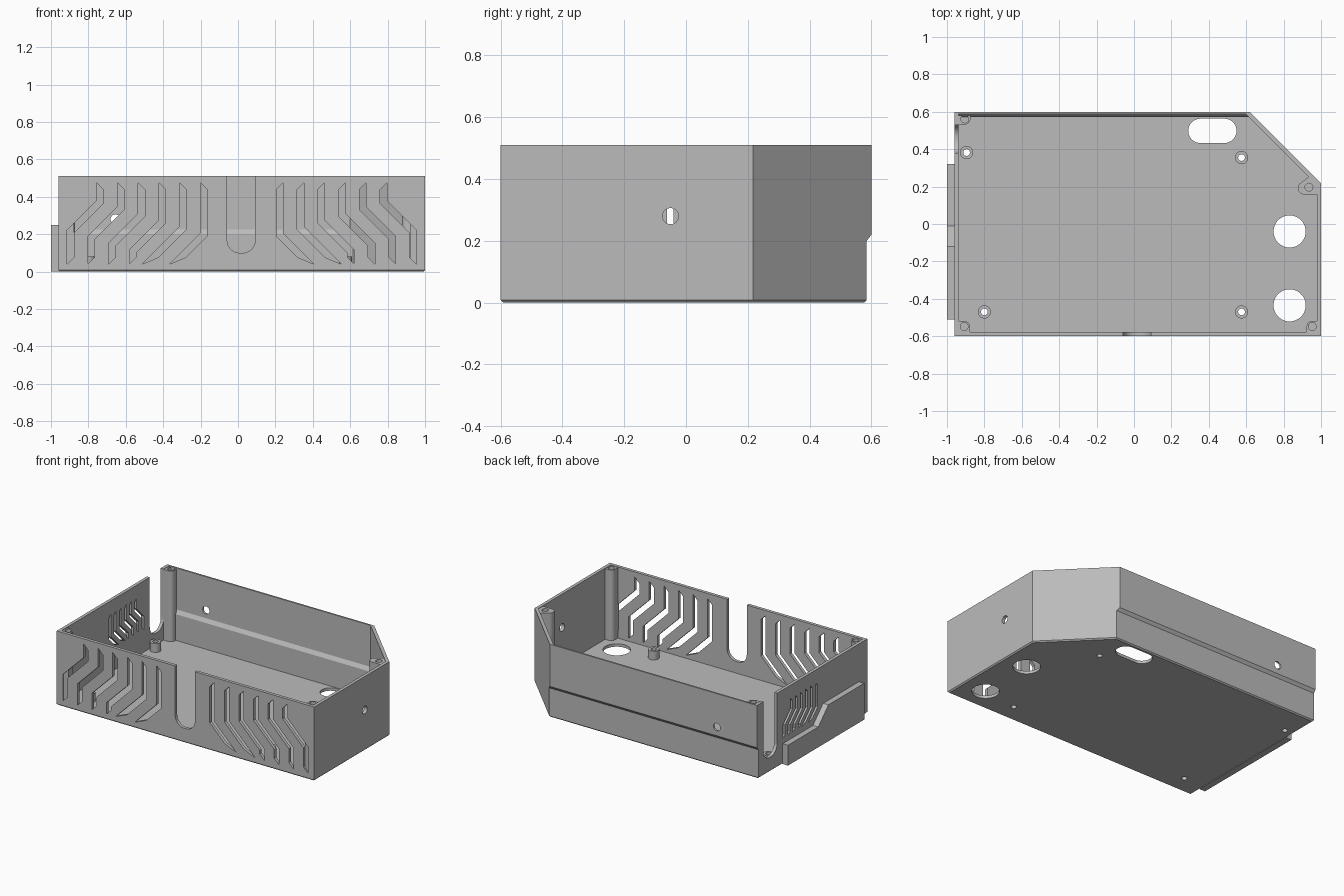
import bpy, bmesh, math

cube = bpy.data.objects.get("Cube")
if cube:
    bpy.data.objects.remove(cube, do_unlink=True)

GREY = (0.5, 0.5, 0.5, 1.0)
mat = bpy.data.materials.new("case_grey")
mat.use_nodes = True
mat.diffuse_color = GREY
mat.node_tree.nodes["Principled BSDF"].inputs["Base Color"].default_value = GREY

H = 0.51            # case height
MID = 0.02          # centre of the case in x
PLACE = {"x": lambda u, v, w: (w, u, v),
         "y": lambda u, v, w: (u, w, v),
         "z": lambda u, v, w: (u, v, w)}


def loft(bm, rings):
    """Bridge equal-length rings and close both ends."""
    loops = [[bm.verts.new(p) for p in r] for r in rings]
    n = len(loops[0])
    for a, b in zip(loops, loops[1:]):
        for i in range(n):
            j = (i + 1) % n
            bm.faces.new((a[i], a[j], b[j], b[i]))
    bm.faces.new(loops[0][::-1])
    bm.faces.new(loops[-1])


def prism(bm, pts, axis, lo, hi):
    loft(bm, [[PLACE[axis](u, v, w) for u, v in pts] for w in (lo, hi)])


def arc(cx, cy, r, start=0, end=360, n=32):
    steps = n if end - start == 360 else n + 1
    return [(cx + r * math.cos(t), cy + r * math.sin(t)) for t in
            (math.radians(start + (end - start) * i / n) for i in range(steps))]


def make(name, bm):
    bmesh.ops.recalc_face_normals(bm, faces=bm.faces)
    me = bpy.data.meshes.new(name)
    bm.to_mesh(me)
    bm.free()
    ob = bpy.data.objects.new(name, me)
    bpy.context.collection.objects.link(ob)
    me.materials.append(mat)
    return ob


def finish(ob, cutter=None):
    bpy.ops.object.select_all(action="DESELECT")
    ob.select_set(True)
    bpy.context.view_layer.objects.active = ob
    if cutter:
        mod = ob.modifiers.new("cut", "BOOLEAN")
        mod.operation = "DIFFERENCE"
        mod.solver = "EXACT"
        mod.object = cutter
        bpy.ops.object.modifier_apply(modifier=mod.name)
        bpy.data.objects.remove(cutter, do_unlink=True)
    bpy.ops.object.shade_smooth_by_angle(angle=math.radians(30))


def outline(d, back, z):
    """Footprint inset by d, with one corner cut off and a given back line."""
    diag = 1.217 - math.sqrt(2) * d
    return [(-0.96 + d, -0.6 + d, z), (1 - d, -0.6 + d, z),
            (1 - d, diag - 1 + d, z), (diag - back, back, z), (-0.96 + d, back, z)]


def vent(u, w, shift, top, bend, low):
    """Zigzag slot: straight down, 45 degrees outward, straight down."""
    k = 0.414 * w
    end = bend - shift
    inner = [(u, top - w), (u, bend)]
    outer = [(u + w, bend + k), (u + w, top)]
    if end - k > low + w:
        inner += [(u + shift, end), (u + shift, low + w)]
        outer = [(u + shift + w, low), (u + shift + w, end + k)] + outer
    else:
        inner.append((u + bend - low - w, low + w))
        outer = [(u + w + bend + k - low, low)] + outer
    return inner + outer


def notch(c):
    r = 0.068
    return ([(c - 0.075, H + 0.1)] + arc(c - 0.075 + r, 0.1 + r, r, 180, 270, 10)
            + arc(c + 0.075 - r, 0.1 + r, r, 270, 360, 10) + [(c + 0.075, H + 0.1)])


# Case shell: outside up, over the rim, inside down to the floor
bm = bmesh.new()
loft(bm, [outline(0.008, 0.577, 0), outline(0, 0.585, 0.008),
          outline(0, 0.585, 0.2), outline(0, 0.6, 0.22), outline(0, 0.6, H),
          outline(0.022, 0.588, H), outline(0.022, 0.588, 0.225),
          outline(0.022, 0.572, 0.2), outline(0.022, 0.572, 0.02)])
shell = make("case_shell", bm)

STANDOFFS = [(-0.895, 0.382), (0.575, 0.355), (-0.8, -0.47), (0.575, -0.47)]

# All openings in the shell
bm = bmesh.new()
for i in range(6):
    pts = vent(0.185 + 0.111 * i, 0.036, 0.158, 0.475, 0.19 + 0.035 * i, 0.04)
    for s in (1, -1):
        prism(bm, [(MID + s * u, v) for u, v in pts], "y", -0.7, -0.55)
    small = vent(-0.061 + 0.055 * i, 0.021, 0.08, 0.42, 0.25 + 0.018 * i, 0.175)
    prism(bm, small, "x", -1.1, -0.9)
prism(bm, notch(MID - 0.003), "y", -0.7, -0.55)
prism(bm, notch(0.455), "x", -1.1, -0.92)
prism(bm, arc(-0.05, 0.28, 0.026), "x", 0.9, 1.1)
prism(bm, arc(-0.655, 0.28, 0.026), "y", 0.5, 0.7)
for y in (-0.04, -0.435):
    prism(bm, arc(0.832, y, 0.086, n=48), "z", -0.1, 0.1)
prism(bm, arc(0.355, 0.498, 0.065, 90, 270) + arc(0.483, 0.498, 0.065, -90, 90),
      "z", -0.1, 0.1)
for x, y in STANDOFFS:
    prism(bm, arc(x, y, 0.018), "z", -0.1, 0.1)
finish(shell, make("shell_cutter", bm))

# Hollow standoffs on the floor
bm, cut = bmesh.new(), bmesh.new()
for x, y in STANDOFFS:
    prism(bm, arc(x, y, 0.035), "z", 0.015, 0.08)
    prism(cut, arc(x, y, 0.018), "z", -0.1, 0.2)
finish(make("standoffs", bm), make("standoff_cutter", cut))

# Screw posts in the corners, rounded towards the inside
bm, cut = bmesh.new(), bmesh.new()
for x, y, sx, sy, wx, wy in ((-0.905, 0.562, 1, -1, -0.945, 0.58),
                             (-0.908, -0.548, 1, 1, -0.945, -0.59),
                             (0.953, -0.548, -1, 1, 0.99, -0.59)):
    rounded = [(x + sx * u, y + sy * v) for u, v in arc(0, 0, 0.03, 0, 90, 10)]
    ring = [(x + sx * 0.03, wy)] + rounded + [(wx, y + sy * 0.03), (wx, wy)]
    prism(bm, ring, "z", 0.015, H - 0.004)
    prism(cut, arc(x, y, 0.021), "z", 0.2, 0.6)
x, y = 0.935, 0.197
prism(bm, arc(0.91, 0.192, 0.034, 135, 270, 12) + [(0.99, 0.158), (0.99, 0.215),
      (0.945, 0.26)], "z", 0.015, H - 0.004)
prism(cut, arc(x, y, 0.021), "z", 0.2, 0.6)
finish(make("screw_posts", bm), make("post_cutter", cut))

# Stepped plate on the outside of the side wall
bm = bmesh.new()
prism(bm, [(-0.51, 0), (0.32, 0), (0.32, 0.14), (-0.01, 0.14), (-0.12, 0.25),
           (-0.51, 0.25)], "x", -1.0, -0.955)
finish(make("side_plate", bm))
